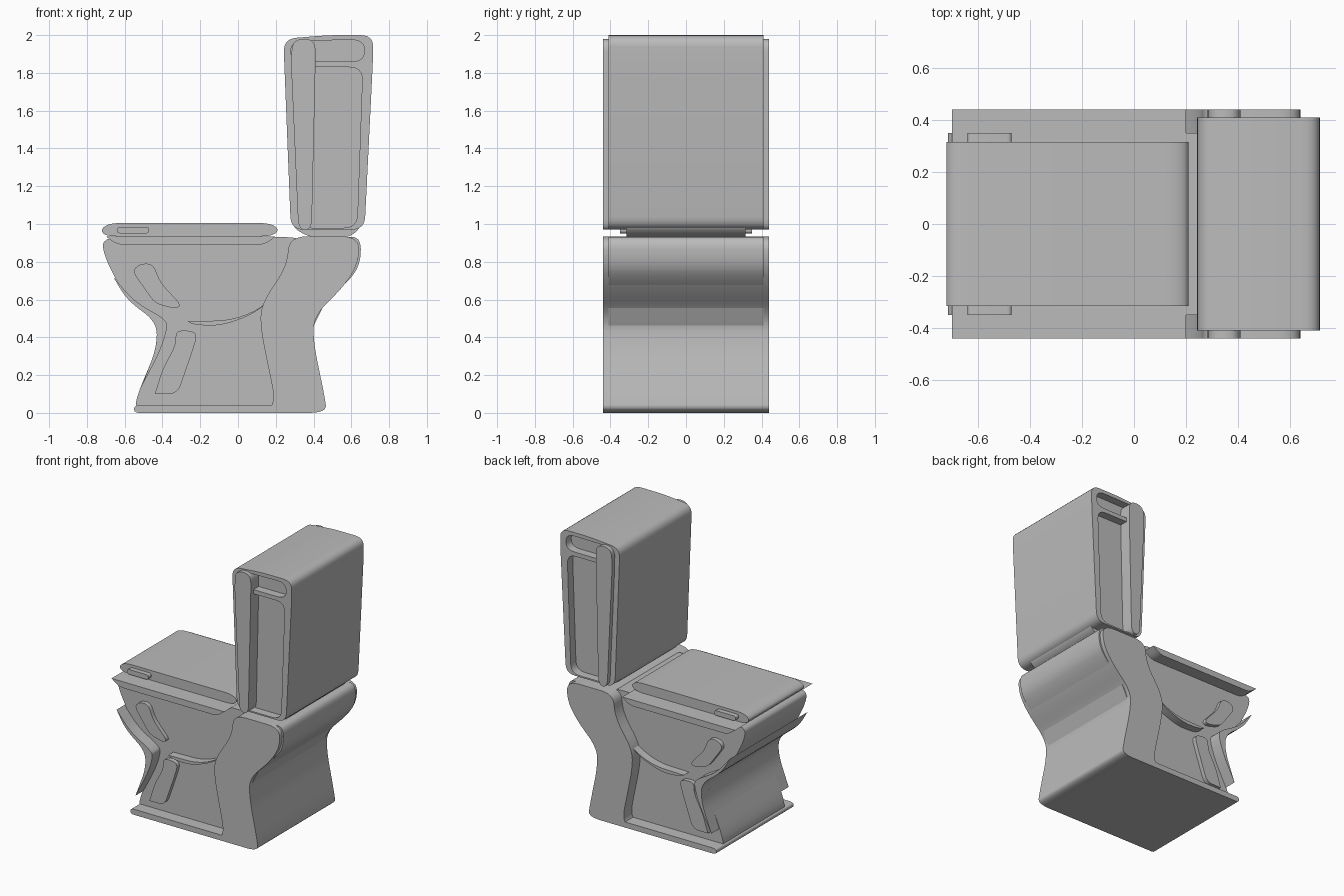
import bpy
from math import radians
from mathutils import Vector

cube = bpy.data.objects.get("Cube")
if cube:
    bpy.data.objects.remove(cube, do_unlink=True)

# One plain ceramic colour
ceramic = bpy.data.materials.new("ceramic grey")
grey = (0.5, 0.5, 0.5, 1.0)
ceramic.diffuse_color = grey
ceramic.use_nodes = True
for node in ceramic.node_tree.nodes:
    if node.type == 'BSDF_PRINCIPLED':
        node.inputs["Base Color"].default_value = grey


def rounded(points, radius, steps=6):
    """Round the corners of a side profile given in hundredths; keep pointed tips."""
    corners = [Vector(p) / 100 for p in points]
    radius /= 100
    outline = []
    for i, corner in enumerate(corners):
        to_prev = corners[i - 1] - corner
        to_next = corners[(i + 1) % len(corners)] - corner
        if to_prev.angle(to_next) < radians(75):
            outline.append(corner)
            continue
        start = corner + to_prev.normalized() * min(radius, to_prev.length * 0.49)
        end = corner + to_next.normalized() * min(radius, to_next.length * 0.49)
        for k in range(steps + 1):
            t = k / steps
            outline.append(start * (1 - t) ** 2 + corner * (2 * t * (1 - t)) + end * t ** 2)
    return outline


def slab(name, half_width, radius, *profiles):
    """Extrude a side profile across the model; further profiles cut holes."""
    curve = bpy.data.curves.new(name, 'CURVE')
    curve.dimensions = '2D'
    curve.fill_mode = 'BOTH'
    curve.extrude = half_width
    for profile in profiles:
        outline = rounded(profile, radius)
        spline = curve.splines.new('POLY')
        spline.points.add(len(outline) - 1)
        for point, co in zip(spline.points, outline):
            point.co = (co.x, co.y, 0, 1)
        spline.use_cyclic_u = True
    curve.materials.append(ceramic)
    part = bpy.data.objects.new(name, curve)
    part.rotation_euler.x = radians(90)
    bpy.context.collection.objects.link(part)
    bpy.ops.object.select_all(action='DESELECT')
    part.select_set(True)
    bpy.context.view_layer.objects.active = part
    bpy.ops.object.convert(target='MESH')
    bpy.ops.object.shade_smooth_by_angle(angle=radians(35))
    return bpy.context.object


# Bowl and foot
slab("bowl", 0.35, 10, [
    (-72, 93), (-71, 83), (-60, 62), (-43, 49), (-43, 34), (-54, 8),
    (-54, 1), (20, 1), (22, 50), (33, 80), (36, 93)])
slab("front_edge", 0.44, 8, [
    (-66, 72), (-59, 60), (-43, 48), (-43, 35), (-51, 14),
    (-41, 33), (-37, 46), (-39, 50), (-55, 59)])
slab("foot_strip", 0.44, 3, [(-55, 0), (-55, 4), (19, 4), (16, 0)])
slab("rim_strip", 0.44, 4, [(-70, 93.5), (20, 93.5), (14, 89), (-64, 89)])
slab("bowl_crescent", 0.41, 10, [
    (-27, 48.5), (-2, 49), (17, 58), (25, 79), (27, 79), (23, 68),
    (12, 54), (-8, 46), (-23, 46.5)])

# Raised highlights on the bowl side
slab("upper_highlight", 0.38, 4, [
    (-56, 75), (-52, 79), (-45, 79), (-41, 69), (-30, 57), (-33, 55), (-44, 58)])
slab("lower_highlight", 0.38, 5, [
    (-33, 44), (-21, 43), (-24, 33), (-32, 10), (-44, 10), (-40, 23), (-33, 36)])

# Rear pedestal
slab("rear_pedestal", 0.44, 10, [
    (27, 93.5), (26, 78), (12, 57), (12, 44), (20, 5), (13, 0), (47, 0),
    (46, 8), (40, 37), (40, 51), (57, 68), (64, 80), (64, 93.5)])
slab("rear_edge", 0.41, 10, [
    (55, 93.2), (65, 93.2), (65, 80), (60, 71), (42, 55), (40, 46), (50, 66)])

# Lid with its side highlight
slab("lid", 0.315, 6, [(-70, 93.5), (-73, 97), (-68, 100.5), (17, 100.5), (22, 97), (18, 93.5)])
slab("lid_highlight", 0.35, 2, [(-64, 95), (-64, 98.5), (-47, 98.5), (-47, 95)])

# Tank: frame with two recesses, inner panel, side stripe and neck
slab("tank_frame", 0.41, 7,
     [(24, 198), (48, 200), (71.5, 200), (71.5, 188), (67, 97), (28, 97)],
     [(28, 186), (28, 197), (67, 197.5), (67, 186)],
     [(29, 183), (66, 183), (63, 98), (32, 98)])
slab("tank_panel", 0.35, 3, [(27, 197.5), (69, 198.5), (65, 97.5), (30, 97.5)])
slab("tank_stripe", 0.44, 6, [(28, 187), (29, 198), (41, 198), (41, 184), (39, 97), (32, 97)])
slab("tank_neck", 0.315, 4, [(29, 105), (29, 98), (38, 93), (59, 93), (65, 98), (65, 105)])
